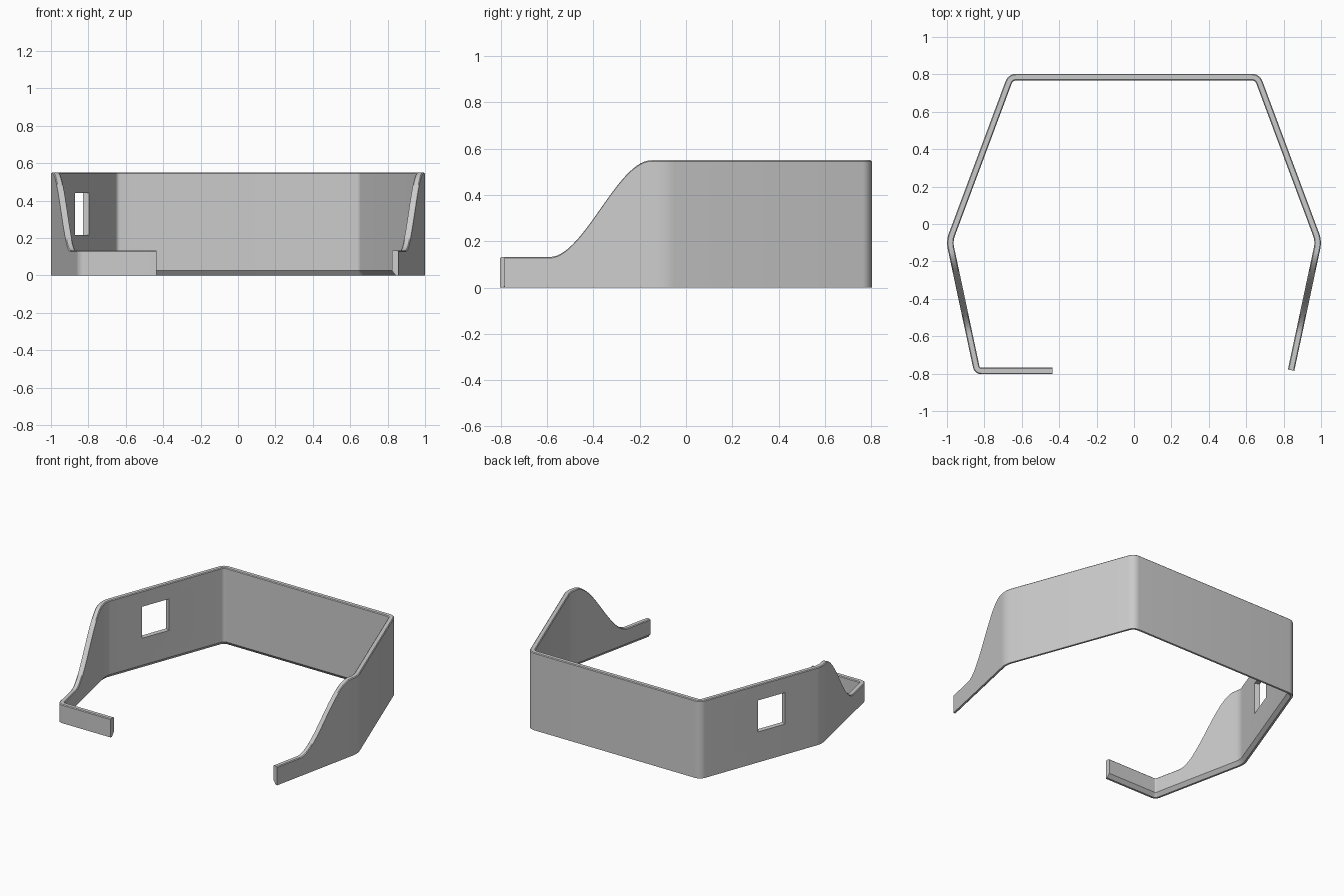
import bpy, bmesh, math
from mathutils import Vector

if "Cube" in bpy.data.objects:
    bpy.data.objects.remove(bpy.data.objects["Cube"])

T = 0.035            # wall thickness
LOW, HIGH = 0.132, 0.55


def height(y):
    t = min(max((y + 0.59) / 0.44, 0), 1)
    return LOW + (HIGH - LOW) * t * t * (3 - 2 * t)


def fillet(a, p, b, r, n=8):
    """Arc points rounding corner p between a and b."""
    u, v = (a - p).normalized(), (b - p).normalized()
    half = u.angle(v) / 2
    c = p + (u + v).normalized() * (r / math.sin(half))
    d = r / math.tan(half)
    s, e = p + u * d - c, p + v * d - c
    ang = s.angle(e)
    return [c + (s * math.sin((1 - i / n) * ang) + e * math.sin(i / n * ang)) / math.sin(ang)
            for i in range(n + 1)]


# Outer plan outline: open at the front
corners = [Vector(p) for p in [(-0.437, -0.803), (-0.853, -0.803), (-1.005, -0.09), (-0.672, 0.803),
                               (0.672, 0.803), (1.005, -0.09), (0.857, -0.785)]]
radii = [0, 0.045, 0.15, 0.06, 0.06, 0.15, 0]
keys = [corners[0]]
for i in range(1, 6):
    keys += fillet(corners[i - 1], corners[i], corners[i + 1], radii[i])
keys.append(corners[-1])

# Extra stations where the top edge slopes
path = []
for a, b in zip(keys, keys[1:]):
    n = 40 if abs(a.y - b.y) > 0.4 and min(a.y, b.y) < -0.5 else 1
    path += [a.lerp(b, i / n) for i in range(n)]
path.append(keys[-1])

# Sweep the wall section: chamfered foot inside, eased top edges
bm = bmesh.new()
rings = []
for i, p in enumerate(path):
    d0 = (p - path[max(i - 1, 0)]).normalized() if i else (path[1] - p).normalized()
    d1 = (path[i + 1] - p).normalized() if i < len(path) - 1 else d0
    d = (d0 + d1).normalized()
    inward = Vector((d.y, -d.x)) / d.dot(d0)
    h, e = height(p.y), 0.005
    section = [(0, 0), (0, h - e), (e, h), (T - e, h), (T, h - e), (T, 0.025), (0.014, 0)]
    rings.append([bm.verts.new((p.x + inward.x * o, p.y + inward.y * o, z)) for o, z in section])
for r, s in zip(rings, rings[1:]):
    for k in range(7):
        m = (k + 1) % 7
        bm.faces.new((r[k], r[m], s[m], s[k]))
bm.faces.new(rings[0])
bm.faces.new(rings[-1])
bmesh.ops.recalc_face_normals(bm, faces=bm.faces)
mesh = bpy.data.meshes.new("surround_wall")
bm.to_mesh(mesh)
bm.free()
wall = bpy.data.objects.new("surround_wall", mesh)
bpy.context.collection.objects.link(wall)

# Square window through the left wall
a, b = corners[2], corners[3]
c = a.lerp(b, (0.28 - a.y) / (b.y - a.y))
bpy.ops.mesh.primitive_cube_add(size=1, location=(c.x, c.y, 0.328))
cutter = bpy.context.object
cutter.name = "window_cutter"
cutter.hide_render = True
cutter.scale = (0.213, 0.2, 0.223)
cutter.rotation_euler.z = math.atan2(b.y - a.y, b.x - a.x)
bpy.context.view_layer.update()
mod = wall.modifiers.new("window", "BOOLEAN")
mod.operation, mod.object, mod.solver = "DIFFERENCE", cutter, "EXACT"

bpy.ops.object.select_all(action="DESELECT")
wall.select_set(True)
bpy.context.view_layer.objects.active = wall
bpy.ops.object.modifier_apply(modifier=mod.name)
bpy.data.objects.remove(cutter)
bpy.ops.object.shade_smooth_by_angle(angle=math.radians(30))
